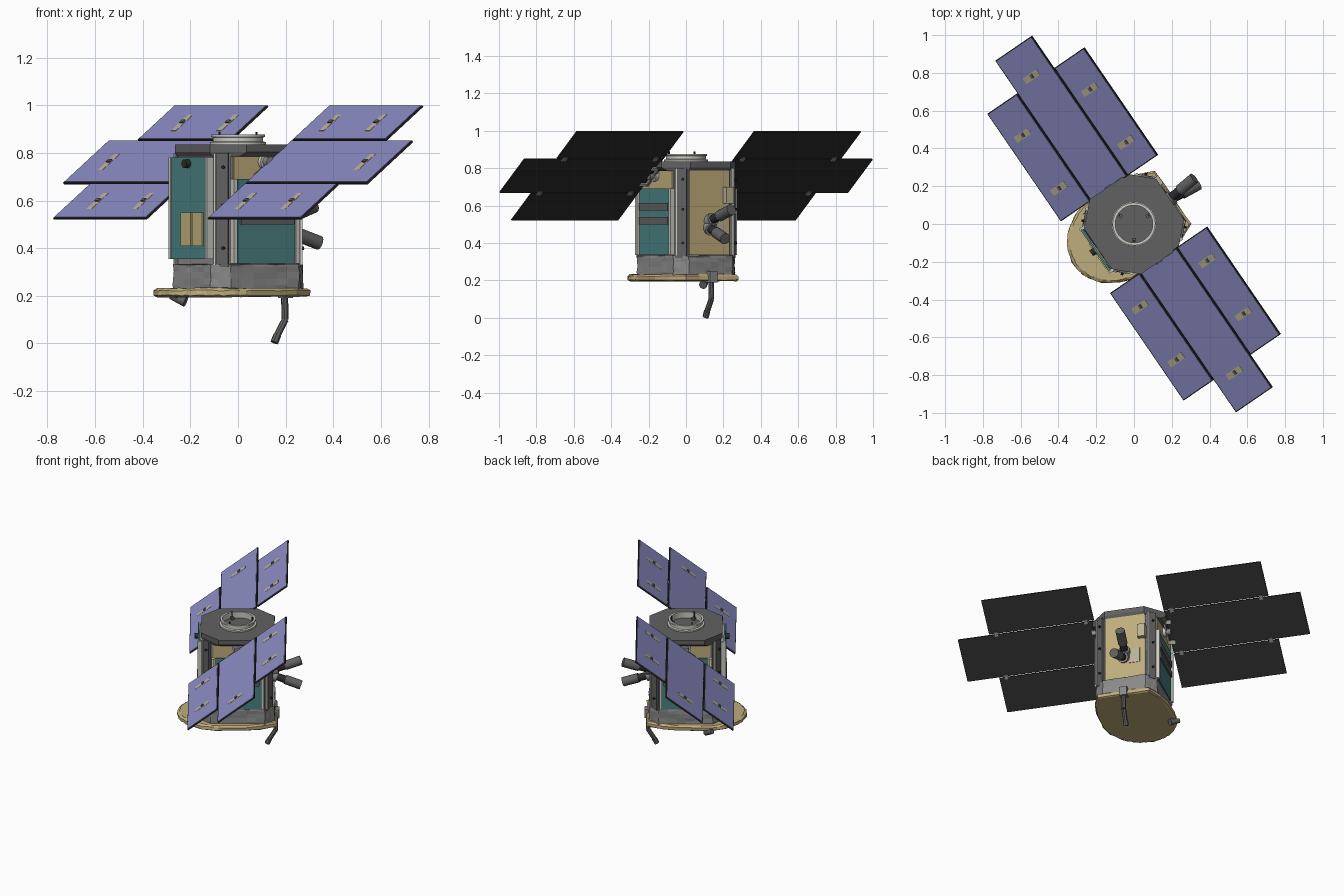
import bpy, bmesh, math, random
from mathutils import Matrix, Vector

if "Cube" in bpy.data.objects:
    bpy.data.objects.remove(bpy.data.objects["Cube"])
random.seed(4)

# Body frame: local X runs along the wings, local Y across them
ROT = Matrix.Rotation(math.radians(-55.6), 4, 'Z')
SLOPE = math.radians(37.4)


def material(name, *c):
    m = bpy.data.materials.new(name)
    m.diffuse_color = (*c, 1)
    m.use_nodes = True
    m.node_tree.nodes["Principled BSDF"].inputs["Base Color"].default_value = m.diffuse_color
    return m


GOLD = material("gold_foil", .52, .42, .2)
TAN = material("tan", .5, .45, .3)
TEAL = material("teal", .07, .22, .22)
DARK = material("dark", .025, .025, .025)
DECK = material("deck_grey", .12, .12, .12)
FOIL = material("grey_foil", .25, .25, .25)
WHITE = material("off_white", .6, .6, .55)
CELL = material("solar_cell", .26, .26, .55)


def finish(bm, name, mat, frame=ROT, smooth=False):
    bmesh.ops.recalc_face_normals(bm, faces=bm.faces)
    me = bpy.data.meshes.new(name)
    bm.to_mesh(me)
    bm.free()
    me.transform(frame)
    me.materials.append(mat)
    ob = bpy.data.objects.new(name, me)
    bpy.context.collection.objects.link(ob)
    if smooth:
        bpy.context.view_layer.objects.active = ob
        ob.select_set(True)
        bpy.ops.object.shade_smooth_by_angle(angle=math.radians(35))
        ob.select_set(False)
    return ob


def box(name, x, y, z, mat, frame=ROT):
    bm = bmesh.new()
    bmesh.ops.create_cube(bm, size=1)
    for v in bm.verts:
        v.co = [(a + b) / 2 + c * (b - a) for (a, b), c in zip((x, y, z), v.co)]
    return finish(bm, name, mat, frame)


def tube(name, p, q, r, mat, r2=None, sides=20, frame=ROT):
    p, q = Vector(p), Vector(q)
    bm = bmesh.new()
    m = Matrix.Translation((p + q) / 2) @ (q - p).to_track_quat('Z', 'Y').to_matrix().to_4x4()
    bmesh.ops.create_cone(bm, cap_ends=True, segments=sides, radius1=r,
                          radius2=r if r2 is None else r2, depth=(q - p).length, matrix=m)
    return finish(bm, name, mat, frame, True)


def loft(name, sections, mat, jitter=0):
    # stacked outlines: [(points, z), ...]
    bm = bmesh.new()
    j = lambda: random.uniform(-jitter, jitter)
    rings = [[bm.verts.new((x + j(), y + j(), z + j())) for x, y in pts] for pts, z in sections]
    n = len(rings[0])
    for a, b in zip(rings, rings[1:]):
        for i in range(n):
            bm.faces.new((a[i], a[(i + 1) % n], b[(i + 1) % n], b[i]))
    bm.faces.new(rings[0])
    bm.faces.new(rings[-1])
    return finish(bm, name, mat)


def octagon(hx, hy, fx, fy):
    # half extents and the half widths of the X and Y faces
    q = [(hx, -fx), (hx, fx), (fy, hy), (-fy, hy)]
    return q + [(-x, -y) for x, y in q]


def subdivide(pts, k):
    out = []
    for (ax, ay), (bx, by) in zip(pts, pts[1:] + pts[:1]):
        out += [(ax + (bx - ax) * i / k, ay + (by - ay) * i / k) for i in range(k)]
    return out


# Main body and upper deck
loft("body", [(octagon(.188, .213, .168, .135), z) for z in (.32, .80)], FOIL)
deck = octagon(.24, .232, .12, .13)
loft("upper_deck", [(octagon(.215, .22, .14, .13), .785), (deck, .803), (deck, .835)], DECK)

# Crinkled foil skirt
skirt = subdivide(octagon(.2, .235, .172, .14), 6)
loft("foil_skirt", [(skirt, z) for z in (.22, .245, .27, .3, .32, .332)], FOIL, .003)

# D-shaped heat shield plate: flat at +Y, round at -Y
arc = [(.24 * math.cos(a), -.1 + .285 * math.sin(a))
       for a in (math.radians(180 + 5 * i) for i in range(37))]
outline = arc + [(.235, .05), (.215, .15), (.17, .25), (.08, .25), (-.08, .25),
                 (-.17, .25), (-.215, .15), (-.235, .05)]
inner = [(x * .96, y * .96) for x, y in outline]
loft("heat_shield", [(inner, .196), (outline, .202), (outline, .222), (inner, .232)], GOLD, .003)

# Launch adapter ring
bm = bmesh.new()
prof = [(.118, .834), (.118, .845), (.106, .848), (.106, .864), (.113, .867),
        (.113, .877), (.099, .877), (.099, .834)]
vs = [bm.verts.new((r, 0, z)) for r, z in prof]
es = [bm.edges.new((vs[i], vs[(i + 1) % len(vs)])) for i in range(len(vs))]
bmesh.ops.spin(bm, geom=vs + es, axis=(0, 0, 1), cent=(0, 0, 0), steps=48, angle=math.tau)
bmesh.ops.remove_doubles(bm, verts=bm.verts, dist=1e-5)
finish(bm, "adapter_ring", WHITE, smooth=True)
for i in range(3):
    f = Matrix.Rotation(math.radians(30 + 120 * i), 4, 'Z')
    box("ring_bracket", (.075, .1), (-.01, .01), (.834, .85), DECK, f)
    tube("ring_pin", (.09, 0, .84), (.09, 0, .888), .005, DARK, sides=8, frame=f)

for s in (1, -1):
    # Foil and radiator on the wing faces
    side = lambda a, b: tuple(sorted((s * a, s * b)))
    box("gold_side_foil", side(.18, .196), (-.155, .155), (.335, .79), GOLD)
    box("side_radiator", side(.19, .205), (-.14, .15), (.335, .69), TEAL)
    for z in (.5, .575):
        box("radiator_band", side(.19, .215), (-.13, .14), (z, z + .04), DECK)
    for y in (-.158, .158):
        box("white_rail", side(.185, .215), (y - .009, y + .009), (.335, .69), WHITE)
    # Corner posts with small bolts
    for t in (1, -1):
        a = math.atan2(t * .055, s * .045)
        f = ROT @ Matrix.Translation((s * .164, t * .194, 0)) @ Matrix.Rotation(a, 4, 'Z')
        box("corner_post", (-.01, .012), (-.03, .03), (.32, .80), DECK, f)
        box("post_rail", (-.01, .02), (-.03, -.022), (.33, .80), WHITE, f)
        for z in (.4, .58, .74):
            tube("post_bolt", (.01, .01, z), (.024, .01, z), .007, DARK, sides=8, frame=f)
    # Wing drive shaft and yoke
    tube("wing_shaft", (s * .18, 0, .762), (s * .215, 0, .762), .032, WHITE)
    tube("wing_axle", (s * .21, 0, .762), (s * .245, 0, .762), .022, FOIL)

    # Solar wing, built flat then tilted
    wf = ROT @ Matrix.Translation((0, 0, .7605)) @ Matrix.Rotation(SLOPE, 4, 'X')
    for name, y0, y1, end in (("lower", -.39, -.152, .92), ("middle", -.146, .146, 1.128),
                              ("upper", .152, .39, .92)):
        box(name + "_panel", side(.23, end), (y0, y1), (-.005, .003), DARK, wf)
        box(name + "_cells", side(.236, end - .006), (y0 + .006, y1 - .006), (.002, .005), CELL, wf)
        spots = (.95,) if name == "middle" else (.38, .72)
        for x in spots:
            c = (y0 + y1) / 2
            box("cell_patch", side(x - .018, x + .018), (c - .06, c + .05), (.004, .0062), TAN, wf)
            box("cell_sensor", side(x - .012, x + .012), (c - .008, c + .008), (.005, .012), DECK, wf)
    for x in (.27, .86):
        for y in (-.149, .149):
            box("panel_hinge", side(x, x + .025), (y - .015, y + .015), (-.012, -.003), FOIL, wf)
    for y in (-.07, .07):
        box("yoke_arm", side(.21, .26), (y - .012, y + .012), (-.012, -.004), WHITE, wf)
    box("yoke_bar", side(.208, .222), (-.08, .08), (-.013, -.003), FOIL, wf)

# Gold foil face with access patch
box("gold_face_foil", (-.13, .13), (.205, .221), (.335, .80), GOLD)
box("foil_patch", (-.1, -.03), (.215, .224), (.44, .54), TAN)
box("sensor_box", (-.14, -.09), (.21, .25), (.61, .70), TAN)

# Offset shield panel on the opposite face
box("shield_panel", (-.135, .135), (-.252, -.24), (.355, .78), TEAL)
for x in (-.135, .135):
    box("shield_edge", (x - .008, x + .008), (-.256, -.205), (.355, .78), WHITE)
for x in (-.05, .035):
    box("shield_patch", (x, x + .075), (-.258, -.25), (.41, .55), GOLD)
tube("sun_sensor", (0, -.245, .755), (0, -.275, .755), .018, DARK)

# Pair of angled camera tubes
for s in (1, -1):
    a, b = Vector((0, .2, .5 + s * .01)), Vector((s * -.02, .4, .5 + s * .078))
    tube("star_tracker", a, a.lerp(b, .6), .024, DARK)
    tube("star_tracker_baffle", a.lerp(b, .5), b, .03, DECK)
    tube("star_tracker_foot", a, a.lerp(b, .25), .036, FOIL)

# Bent boom beneath the flat edge
pts = [(0, .235, .25), (0, .24, .10), (0, .2, .035), (0, .185, .004)]
for i, (p, q) in enumerate(zip(pts, pts[1:])):
    tube("boom_section", p, q, .015 if i < 2 else .017, DECK, sides=8)
box("boom_clamp", (-.025, .025), (.22, .262), (.19, .25), FOIL)

# Small horn antenna under the plate
tube("horn_arm", (-.21, -.17, .21), (-.23, -.15, .19), .012, FOIL, sides=10)
tube("horn_antenna", (-.25, -.17, .2), (-.2, -.13, .175), .014, DECK, .022)
